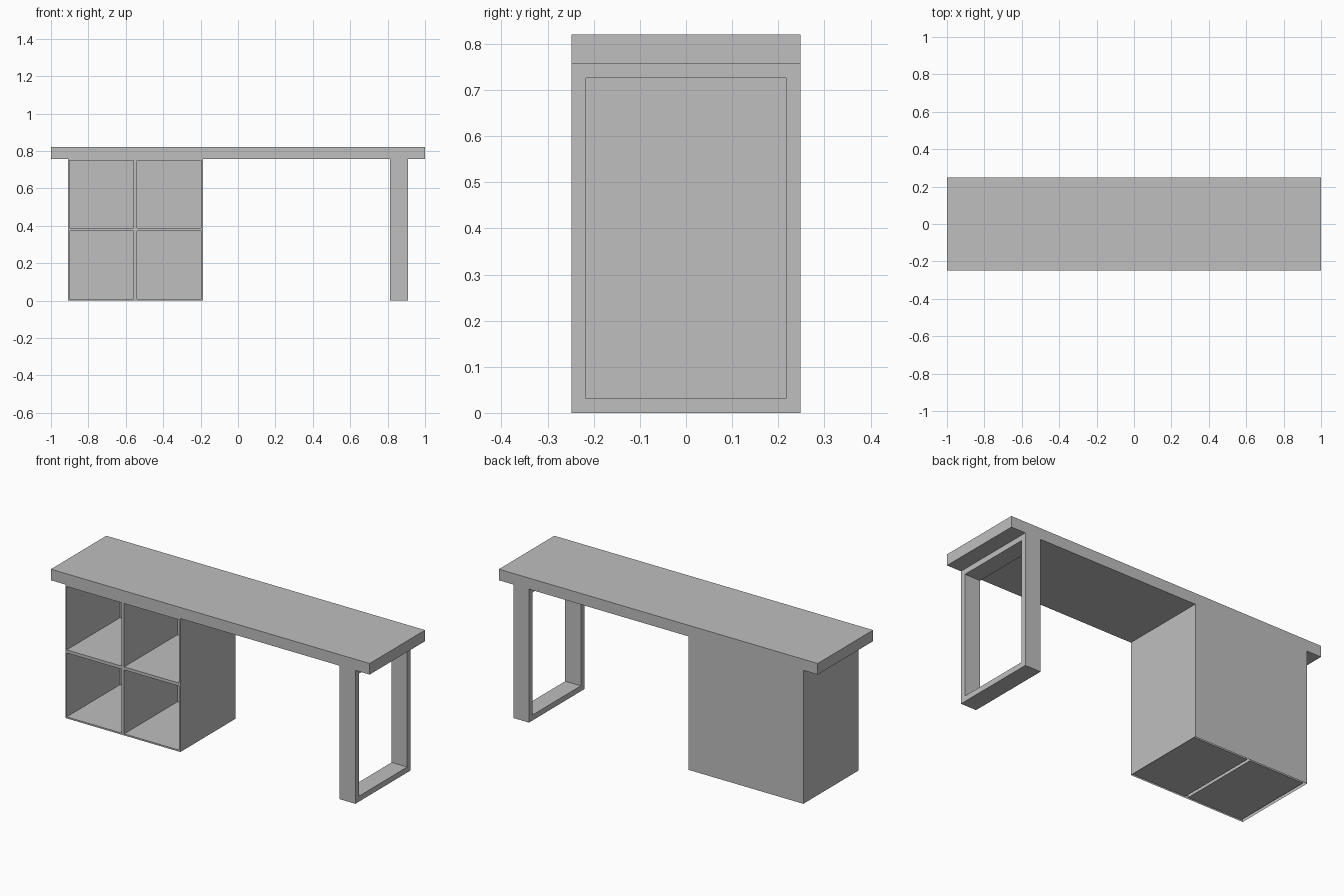
import bpy
import bmesh
from mathutils import Vector

cube = bpy.data.objects.get("Cube")
if cube:
    bpy.data.objects.remove(cube, do_unlink=True)

# Single grey material
GREY = (0.52, 0.52, 0.52, 1)
grey = bpy.data.materials.new("plain_grey")
grey.use_nodes = True
grey.diffuse_color = GREY
grey.node_tree.nodes["Principled BSDF"].inputs["Base Color"].default_value = GREY

HALF_DEPTH = 0.248
UNDERSIDE = 0.757


def add_box(bm, low, high):
    low, high = Vector(low), Vector(high)
    verts = bmesh.ops.create_cube(bm, size=1)["verts"]
    bmesh.ops.scale(bm, vec=high - low, verts=verts)
    bmesh.ops.translate(bm, vec=(low + high) / 2, verts=verts)


def finish(bm, name):
    mesh = bpy.data.meshes.new(name)
    bm.to_mesh(mesh)
    bm.free()
    mesh.materials.append(grey)
    obj = bpy.data.objects.new(name, mesh)
    bpy.context.collection.objects.link(obj)
    return obj


def facing(bm, direction):
    bm.normal_update()
    return [f for f in bm.faces if f.normal.dot(Vector(direction)) > 0.9]


# Desktop slab
bm = bmesh.new()
add_box(bm, (-1, -HALF_DEPTH, UNDERSIDE), (1, HALF_DEPTH, 0.82))
finish(bm, "desktop")

# Open leg frame: inset both sides of a slab and bridge the opening
bm = bmesh.new()
add_box(bm, (0.812, -HALF_DEPTH, 0), (0.91, HALF_DEPTH, UNDERSIDE))
sides = facing(bm, (1, 0, 0)) + facing(bm, (-1, 0, 0))
bmesh.ops.inset_individual(bm, faces=sides, thickness=0.044)
rims = [e for f in sides for e in f.edges]
bmesh.ops.delete(bm, geom=sides, context='FACES_ONLY')
bmesh.ops.bridge_loops(bm, edges=rims)
bmesh.ops.recalc_face_normals(bm, faces=bm.faces)
finish(bm, "leg_frame")

# Cabinet shell, open underneath, with four cubbies pushed in from the front
LEFT, RIGHT = -0.91, -0.188
bm = bmesh.new()
add_box(bm, (LEFT, -HALF_DEPTH, 0), (RIGHT, HALF_DEPTH, UNDERSIDE))
bmesh.ops.delete(bm, geom=facing(bm, (0, 0, -1)), context='FACES_ONLY')
for point, normal in (((LEFT + RIGHT) / 2, 0, 0), (1, 0, 0)), ((0, 0, 0.38), (0, 0, 1)):
    front = facing(bm, (0, -1, 0))
    edges = {e for f in front for e in f.edges}
    verts = {v for f in front for v in f.verts}
    bmesh.ops.bisect_plane(bm, geom=front + list(edges) + list(verts),
                           plane_co=point, plane_no=normal)
cubbies = facing(bm, (0, -1, 0))
bmesh.ops.inset_individual(bm, faces=cubbies, thickness=0.0125)
pushed = bmesh.ops.extrude_discrete_faces(bm, faces=cubbies)["faces"]
bmesh.ops.translate(bm, vec=(0, 2 * HALF_DEPTH - 0.02, 0),
                    verts=list({v for f in pushed for v in f.verts}))
finish(bm, "cubby_cabinet")
